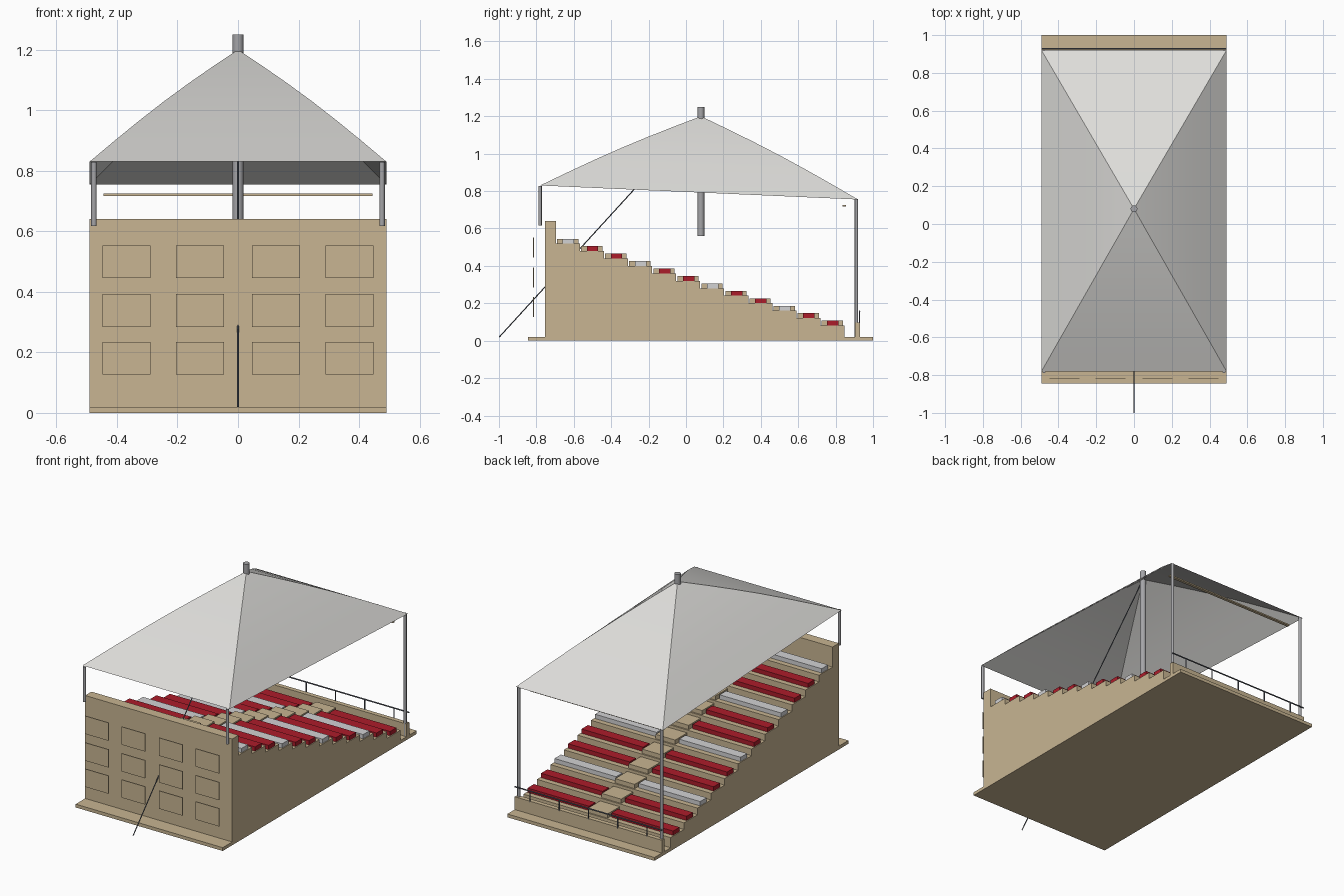
import bpy, bmesh, math
from mathutils import Vector

if "Cube" in bpy.data.objects:
    bpy.data.objects.remove(bpy.data.objects["Cube"])


def material(name, r, g, b):
    m = bpy.data.materials.new(name)
    lin = [((c / 255 + 0.055) / 1.055) ** 2.4 for c in (r, g, b)]
    m.diffuse_color = (*lin, 1)
    m.use_nodes = True
    m.node_tree.nodes["Principled BSDF"].inputs["Base Color"].default_value = m.diffuse_color
    return m


TAN = material("tan concrete", 200, 181, 146)
CANVAS = material("white canvas", 222, 221, 218)
RED = material("red seat", 172, 28, 42)
WHITE = material("pale grey seat", 210, 210, 212)
STEEL = material("grey steel", 165, 165, 168)
DARK = material("dark steel", 95, 100, 110)


def finish(name, bm, mat):
    me = bpy.data.meshes.new(name)
    bm.to_mesh(me)
    bm.free()
    me.materials.append(mat)
    ob = bpy.data.objects.new(name, me)
    bpy.context.collection.objects.link(ob)
    return ob


def box(name, lo, hi, mat):
    bm = bmesh.new()
    bmesh.ops.create_cube(bm, size=1)
    for v in bm.verts:
        v.co = Vector([(a + b) / 2 + c * (b - a) for a, b, c in zip(lo, hi, v.co)])
    return finish(name, bm, mat)


def rod(name, a, b, r, mat, sides=12):
    a, b = Vector(a), Vector(b)
    bm = bmesh.new()
    bmesh.ops.create_cone(bm, cap_ends=True, segments=sides, radius1=r, radius2=r, depth=(b - a).length)
    rot = (b - a).to_track_quat('Z', 'Y')
    for v in bm.verts:
        v.co = rot @ v.co + (a + b) / 2
    for f in bm.faces:
        f.smooth = len(f.verts) == 4
    for e in bm.edges:
        e.smooth = all(f.smooth for f in e.link_faces)
    return finish(name, bm, mat)


HW = 0.49                       # half width of the stand
ROWS, RUN, RISE = 12, 0.1285, 0.0398
Y0, Z0 = -0.695, 0.519          # back of the top row, top tread height

# Ground slab
box("ground_slab", (-HW, -0.845, 0), (HW, 1.0, 0.02), TAN)

# Stepped body with the back wall, extruded side profile
profile = [(-0.755, 0.0), (-0.755, 0.64), (Y0, 0.64)]
for i in range(ROWS):
    z = Z0 - i * RISE
    profile += [(Y0 + i * RUN, z), (Y0 + (i + 1) * RUN, z)]
profile.append((Y0 + ROWS * RUN, 0.0))
bm = bmesh.new()
face = bm.faces.new([bm.verts.new((-HW, y, z)) for y, z in profile])
ext = bmesh.ops.extrude_face_region(bm, geom=[face])
for v in ext["geom"]:
    if isinstance(v, bmesh.types.BMVert):
        v.co.x = HW
bmesh.ops.recalc_face_normals(bm, faces=bm.faces[:])
finish("stepped_body", bm, TAN)

# Front parapet
box("front_parapet", (-HW, 0.903, 0.01), (HW, 0.93, 0.097), TAN)

# Seat benches on both sides of a central stair
for i in range(ROWS):
    y, z = Y0 + i * RUN, Z0 - i * RISE
    box("aisle_step", (-0.065, y + 0.006, z - 0.002), (0.065, y + 0.12, z + 0.026), TAN)
    for s in (-1, 1):
        x = sorted((s * 0.075, s * 0.485))
        box("seat_bench", (x[0], y + 0.036, z - 0.002), (x[1], y + 0.097, z + 0.026),
            WHITE if i % 3 == 0 else RED)

# Panels standing off the back wall
for cx in (-0.368, -0.125, 0.125, 0.368):
    for cz in (0.18, 0.338, 0.499):
        box("wall_panel", (cx - 0.079, -0.819, cz - 0.054), (cx + 0.079, -0.814, cz + 0.054), TAN)

# Canopy: four panels swelling slightly towards the mast
APEX = Vector((0, 0.08, 1.2))
corners = [Vector(c) for c in ((-HW, -0.78, 0.83), (HW, -0.78, 0.83),
                               (HW, 0.92, 0.755), (-HW, 0.92, 0.755))]
bm = bmesh.new()
STEPS = 6
rings = []
for k in range(STEPS):
    t = k / STEPS
    lift = Vector((0, 0, 0.014 * math.sin(math.pi * t)))
    rings.append([bm.verts.new(c.lerp(APEX, t) + lift) for c in corners])
top = bm.verts.new(APEX)
for k in range(STEPS):
    for j in range(4):
        n = (j + 1) % 4
        if k < STEPS - 1:
            f = bm.faces.new((rings[k][j], rings[k][n], rings[k + 1][n], rings[k + 1][j]))
        else:
            f = bm.faces.new((rings[k][j], rings[k][n], top))
        f.smooth = True
canopy = finish("canopy", bm, CANVAS)
for e in canopy.data.edges:     # keep the hips sharp
    a, b = (canopy.data.vertices[i].co for i in e.vertices)
    e.use_edge_sharp = abs(a.z - b.z) > 0.03 and abs(a.x - b.x) > 0.03

# Mast, corner posts and stay cable
rod("mast", (0, 0.08, 0.56), (0, 0.08, 1.25), 0.018, STEEL, 16)
for s in (-1, 1):
    rod("back_post", (s * 0.476, -0.78, 0.617), (s * 0.476, -0.78, 0.828), 0.009, STEEL)
    rod("front_post", (s * 0.476, 0.911, 0.01), (s * 0.476, 0.911, 0.757), 0.009, STEEL)
rod("stay_cable", (0, -0.998, 0.02), (0, 0.08, 1.2), 0.003, DARK, 8)

# Slim bar hanging under the front edge of the canopy
box("canopy_bar", (-0.445, 0.838, 0.717), (0.445, 0.856, 0.725), TAN)

# Front handrail
rod("handrail", (-HW, 0.928, 0.157), (HW, 0.928, 0.157), 0.004, DARK, 8)
for i in range(-2, 3):
    rod("handrail_post", (i * 0.195, 0.928, 0.09), (i * 0.195, 0.928, 0.157), 0.0035, DARK, 8)
